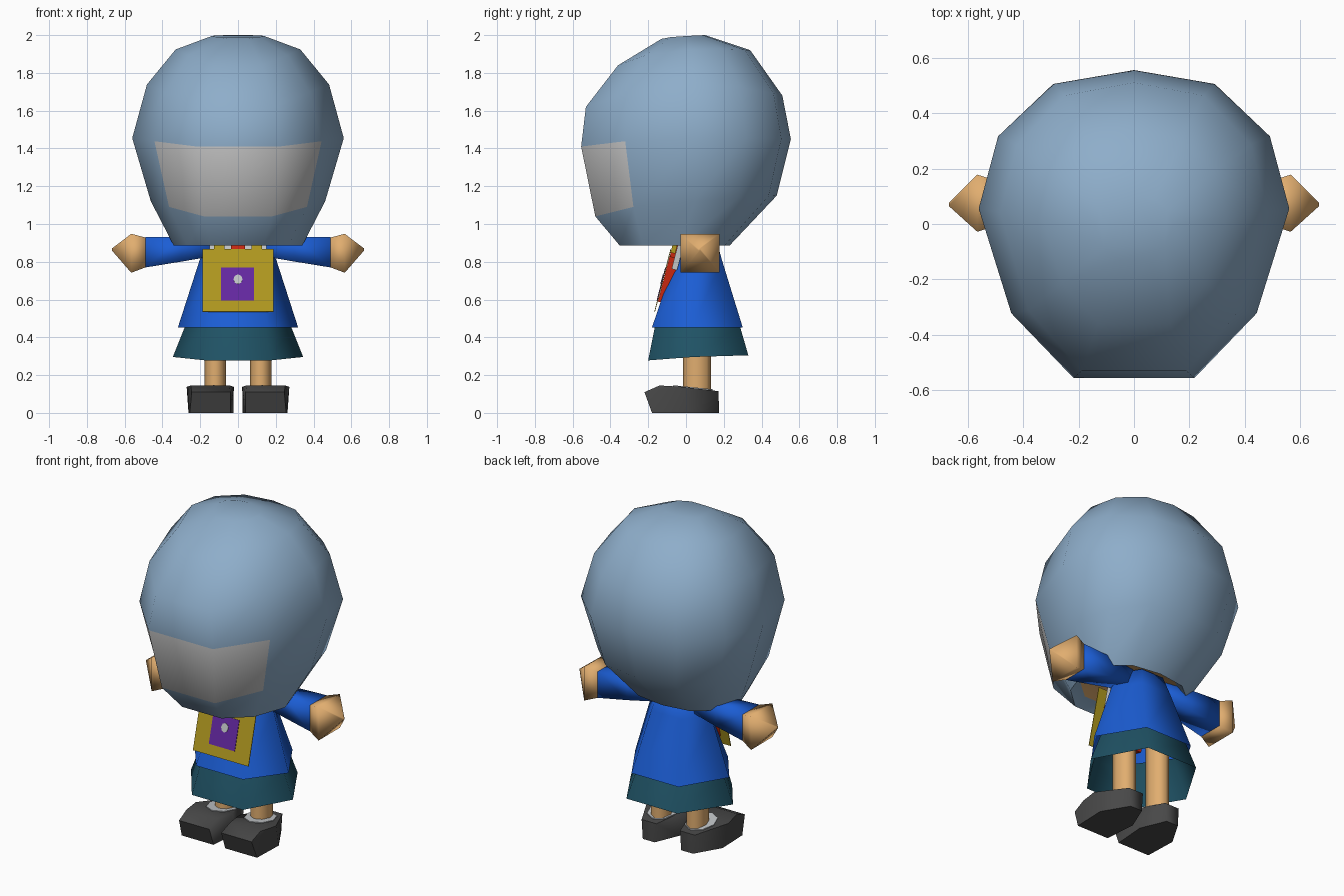
import bpy, bmesh, math
from mathutils import Vector

if "Cube" in bpy.data.objects:
    bpy.data.objects.remove(bpy.data.objects["Cube"])


def make_mat(name, r, g, b):
    m = bpy.data.materials.new(name)
    m.diffuse_color = (r, g, b, 1)
    m.use_nodes = True
    m.node_tree.nodes["Principled BSDF"].inputs["Base Color"].default_value = m.diffuse_color
    return m


HELMET = make_mat("helmet_blue_grey", .27, .42, .59)
VISOR = make_mat("visor_grey", .56, .56, .56)
SHIRT = make_mat("shirt_blue", .011, .11, .66)
SKIRT = make_mat("skirt_teal", .014, .085, .13)
SKIN = make_mat("skin_tan", .75, .42, .16)
SHOE = make_mat("shoe_charcoal", .065, .065, .065)
YELLOW = make_mat("bib_yellow", .44, .32, .014)
PURPLE = make_mat("pocket_purple", .13, .021, .36)
RED = make_mat("scarf_red", .58, .02, .005)
PALE = make_mat("pale_grey", .54, .56, .58)


def finish(name, bm, mats, angle):
    bmesh.ops.recalc_face_normals(bm, faces=bm.faces)
    me = bpy.data.meshes.new(name)
    bm.to_mesh(me)
    bm.free()
    for m in mats:
        me.materials.append(m)
    if angle:
        me.shade_smooth()
        me.set_sharp_from_angle(angle=math.radians(angle))
    ob = bpy.data.objects.new(name, me)
    bpy.context.collection.objects.link(ob)
    return ob


def loft(name, rings, mats, angle=65, start=True, end=True, rule=None):
    """Skin a list of equal point rings; rule(ring, side) picks the material."""
    bm = bmesh.new()
    vs = [[bm.verts.new(p) for p in ring] for ring in rings]
    n = len(vs[0])
    for i in range(len(vs) - 1):
        for j in range(n):
            k = (j + 1) % n
            f = bm.faces.new((vs[i][j], vs[i][k], vs[i + 1][k], vs[i + 1][j]))
            f.material_index = rule(i, j) if rule else 0
    if start:
        f = bm.faces.new(vs[0])
        f.material_index = rule(-1, 0) if rule else 0
    if end:
        bm.faces.new(vs[-1])
    return finish(name, bm, mats, angle)


def hull(name, pts, mat, angle=40):
    bm = bmesh.new()
    for p in pts:
        bm.verts.new(p)
    bmesh.ops.convex_hull(bm, input=bm.verts)
    return finish(name, bm, [mat], angle)


def ring(plan, w, yf, yb, zf, zb, bump=0):
    """Fit a plan outline (unit wide, y from 0 to 1) to a tilted, arched ring."""
    return [(x * w, yf + (yb - yf) * t,
             zf + (zb - zf) * math.sqrt(t) + bump * 4 * t * (1 - t)) for x, t in plan]


# Helmet: eleven-sided shell, three front faces form the visor
HALF = [(.39, 0), (.79, .21), (1, .55), (.875, .785), (.52, .955)]
PLAN = HALF + [(0, 1)] + [(-x, t) for x, t in reversed(HALF)]
helmet_rings = [ring(PLAN, *r) for r in (
    (.29, -.29, .19, .93, .93),
    (.34, -.35, .23, .885, .885),
    (.462, -.48, .48, 1.04, 1.15),
    (.56, -.555, .555, 1.41, 1.45, .015),
    (.482, -.53, .51, 1.62, 1.68, .075),
    (.33, -.36, .34, 1.84, 1.92, .025),
    (.14, -.13, .10, 1.98, 2.0))]


def helmet_rule(i, j):
    if i == -1:
        return 2
    return 1 if i == 2 and j in (0, 9, 10) else 0


loft("helmet", helmet_rings, [HELMET, VISOR, SKIN], 75, rule=helmet_rule)

# Neck
loft("neck", [[(.1 * math.cos(a), .06 + .09 * math.sin(a), z)
               for a in [k * math.pi / 3 for k in range(6)]] for z in (.82, .95)], [SKIN])

# Shirt and skirt: six-sided flared shells, open underneath
HEX = [(.5, 0), (1, .45), (.5, 1), (-.5, 1), (-1, .45), (-.5, 0)]
loft("shirt", [ring(HEX, *r) for r in (
    (.318, -.18, .30, .453, .453),
    (.205, -.065, .19, .79, .81),
    (.15, -.035, .16, .91, .92))], [SHIRT], 85, start=False)
loft("skirt", [ring(HEX, *r) for r in (
    (.345, -.20, .33, .278, .305),
    (.28, -.165, .285, .455, .46),
    (.25, -.14, .26, .52, .52))], [SKIRT], 85, start=False, end=False)


def square(x, y, z, h):
    return [(x, y + a * h, z + b * h) for a, b in ((-1, -1), (1, -1), (1, 1), (-1, 1))]


for s, side in ((-1, "left"), (1, "right")):
    # Sleeve and pointed hand
    loft(side + "_sleeve", [square(s * .10, .07, .88, .045),
                            square(s * .30, .075, .866, .065),
                            square(s * .49, .075, .85, .08)], [SHIRT], 100)
    loft(side + "_hand", [square(s * .48, .075, .85, .076),
                          square(s * .565, .075, .845, .103),
                          square(s * .668, .07, .865, .005)], [SKIN], 130)

    # Leg and the pale sock patch on the shoe top
    angles = [k * math.pi / 4 for k in range(8)]
    loft(side + "_leg", [[(s * .12 + .057 * math.cos(a), .058 + .075 * math.sin(a), z)
                          for a in angles] for z in (.08, .55)], [SKIN])
    loft(side + "_sock", [[(s * .128 + .085 * math.cos(a), .035 + .105 * math.sin(a),
                            z - .0105 * math.sin(a)) for a in angles]
                          for z in (.08, .136)], [PALE])

    # Shoe: blunt toe, tapering to the heel
    shoe = [(.04, -.18, 0), (.255, -.18, 0), (.262, .02, 0), (.17, .175, 0),
            (.09, .175, 0), (.025, .02, 0),
            (.04, -.22, .11), (.245, -.22, .11), (.045, -.14, .145), (.25, -.14, .145),
            (.272, -.02, .138), (.022, -.02, .138), (.18, .172, .115), (.08, .172, .115)]
    hull(side + "_shoe", [(s * x, y, z) for x, y, z in shoe], SHOE, 70)


# Bib: leaning panel with a square pocket and round button
TOP, BOTTOM = Vector((0, -.08, .868)), Vector((0, -.166, .535))
SLOPE = (TOP - BOTTOM) / (TOP.z - BOTTOM.z)
OUT = Vector((0, -SLOPE.z, SLOPE.y)).normalized()


def on_bib(x, z, lift):
    p = BOTTOM + SLOPE * (z - BOTTOM.z) + OUT * lift
    return (x, p.y, p.z)


def bib_plate(name, outline, lo, hi, mat):
    return loft(name, [[on_bib(x, z, h) for x, z in outline] for h in (lo, hi)], [mat], 0)


def rect(x0, x1, z0, z1):
    return [(x0, z0), (x1, z0), (x1, z1), (x0, z1)]


bib_plate("bib", rect(-.188, .188, .535, .868), -.002, .002, YELLOW)
bib_plate("bib_pocket", rect(-.089, .086, .595, .768), .002, .005, PURPLE)
bib_plate("pocket_button", [(.024 * math.cos(k * math.pi / 4), .706 + .026 * math.sin(k * math.pi / 4))
                            for k in range(8)], .005, .008, PALE)

# Scarf behind the bib, pale collar, straps
bib_plate("scarf", rect(-.13, .13, .59, .83), -.06, -.003, RED)
bib_plate("scarf_knot", rect(-.036, .036, .80, .91), -.03, -.004, RED)
bib_plate("collar", rect(-.15, .15, .77, .90), -.06, -.03, PALE)
for s, side in ((-1, "left"), (1, "right")):
    bib_plate(side + "_strap", rect(s * .10 - .028, s * .10 + .028, .85, .91), -.028, -.003, YELLOW)
